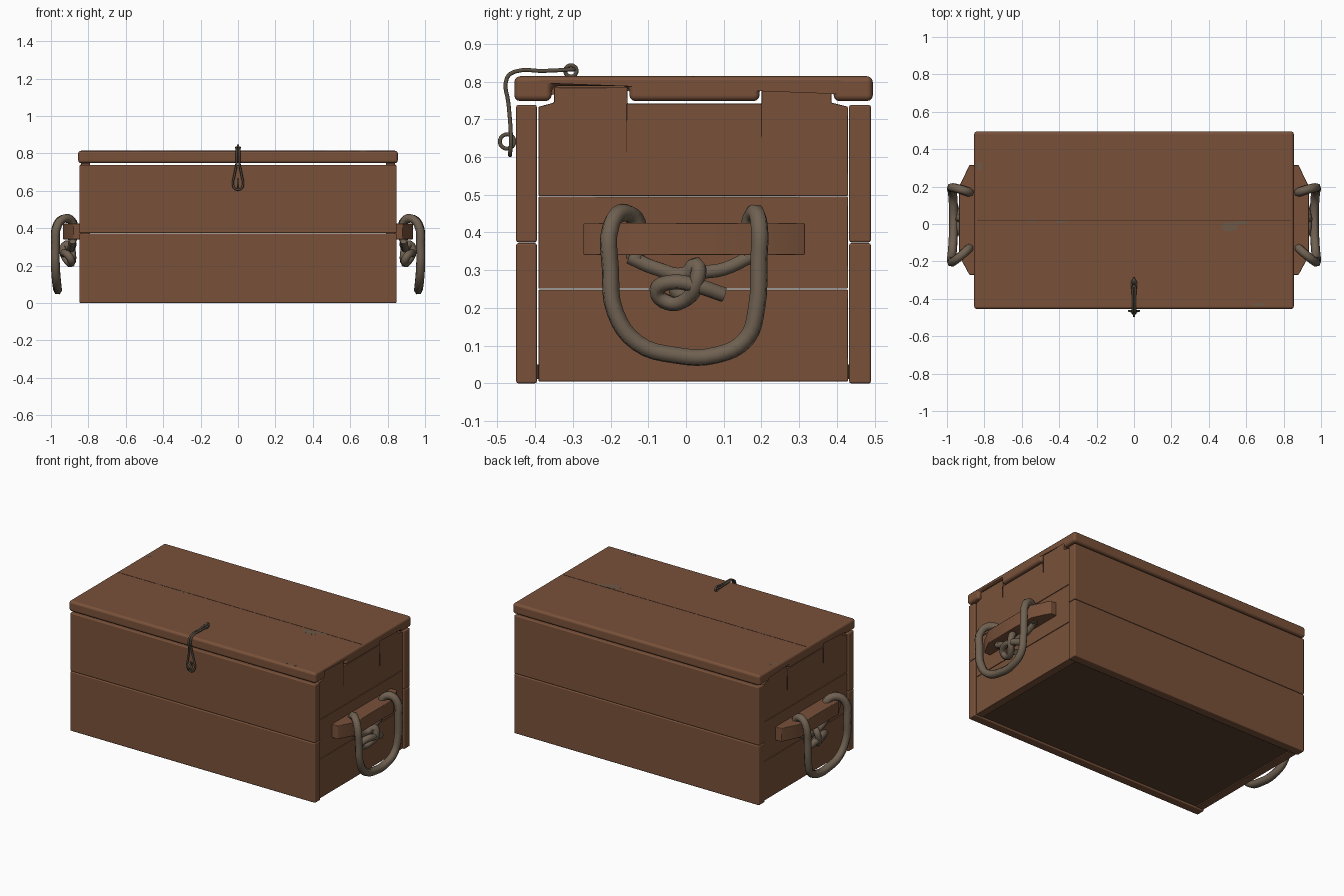
import bpy, bmesh, math
from mathutils import Vector

cube = bpy.data.objects.get("Cube")
if cube:
    bpy.data.objects.remove(cube, do_unlink=True)


def material(name, rgb):
    m = bpy.data.materials.new(name)
    m.use_nodes = True
    m.diffuse_color = (*rgb, 1)
    bsdf = next(n for n in m.node_tree.nodes if n.type == 'BSDF_PRINCIPLED')
    bsdf.inputs["Base Color"].default_value = (*rgb, 1)
    bsdf.inputs["Roughness"].default_value = 0.8
    return m


WOOD = material("brown wood", (0.19, 0.083, 0.042))
FLOOR = material("dark floor wood", (0.10, 0.052, 0.029))
SEAM = material("seam shadow brown", (0.035, 0.017, 0.01))
ROPE = material("grey brown rope", (0.16, 0.12, 0.083))
CORD = material("dark cord", (0.10, 0.078, 0.054))
WORN = material("worn grey wood", (0.15, 0.10, 0.065))


def prism(name, profile, axis, lo, hi, mat, bevel=0.0, segments=2):
    """Extrude a 2D profile along an axis, with rounded edges."""
    def place(a, b, c):
        return {'x': (c, a, b), 'y': (a, c, b), 'z': (a, b, c)}[axis]
    bm = bmesh.new()
    base = bm.faces.new([bm.verts.new(place(a, b, lo)) for a, b in profile])
    ext = bmesh.ops.extrude_face_region(bm, geom=[base])
    top = [g for g in ext["geom"] if isinstance(g, bmesh.types.BMVert)]
    bmesh.ops.translate(bm, verts=top, vec=Vector(place(0, 0, hi - lo)))
    bmesh.ops.recalc_face_normals(bm, faces=bm.faces)
    mesh = bpy.data.meshes.new(name)
    bm.to_mesh(mesh)
    bm.free()
    mesh.materials.append(mat)
    obj = bpy.data.objects.new(name, mesh)
    bpy.context.collection.objects.link(obj)
    if bevel:
        for p in mesh.polygons:
            p.use_smooth = True
        mod = obj.modifiers.new("rounded edges", 'BEVEL')
        mod.width = bevel
        mod.segments = segments
        mod.harden_normals = True
    return obj


def rect(a0, a1, b0, b1):
    return [(a0, b0), (a1, b0), (a1, b1), (a0, b1)]


def cord(name, points, radius, mat, closed=False, sides=1):
    """Round cord through a list of points."""
    cu = bpy.data.curves.new(name, 'CURVE')
    cu.dimensions = '3D'
    cu.resolution_u = 4
    cu.bevel_depth = radius
    cu.bevel_resolution = sides
    cu.use_fill_caps = True
    sp = cu.splines.new('BEZIER')
    sp.bezier_points.add(len(points) - 1)
    for bp, co in zip(sp.bezier_points, points):
        bp.co = co
        bp.handle_left_type = bp.handle_right_type = 'AUTO'
    sp.use_cyclic_u = closed
    sp.use_smooth = True
    cu.materials.append(mat)
    obj = bpy.data.objects.new(name, cu)
    bpy.context.collection.objects.link(obj)
    return obj


# Long walls: two boards on the front and two on the back
for wall, y0, y1 in (("front", -0.45, -0.395), ("back", 0.432, 0.49)):
    for level, z0, z1 in (("lower", 0, 0.372), ("upper", 0.374, 0.738)):
        prism(f"{wall}_{level}_board", rect(y0, y1, z0, z1), 'x',
              -0.848, 0.848, WOOD, 0.006)

# Floor
prism("floor_board", rect(-0.83, 0.83, -0.396, 0.433), 'z', 0.012, 0.05, FLOOR)

# Lid, notched underneath for the end tabs
lid_profile = [(-0.455, 0.748), (-0.356, 0.748), (-0.356, 0.788), (-0.15, 0.788),
               (-0.15, 0.748), (0.195, 0.748), (0.195, 0.788), (0.391, 0.788),
               (0.391, 0.748), (0.495, 0.748), (0.495, 0.814), (-0.455, 0.814)]
prism("lid", lid_profile, 'x', -0.855, 0.855, WOOD, 0.016, 3)
prism("lid_seam", rect(-0.84, 0.84, 0.016, 0.02), 'z', 0.812, 0.8148, SEAM)

# Worn patches on the lid
for i, (cx, cy, rx, ry) in enumerate(((0.51, -0.015, 0.045, 0.025),
                                      (0.57, 0.008, 0.04, 0.012),
                                      (-0.39, 0.014, 0.03, 0.009),
                                      (-0.55, 0.018, 0.025, 0.007),
                                      (-0.825, 0.31, 0.014, 0.025),
                                      (0.67, -0.43, 0.035, 0.008))):
    ring = [(cx + rx * math.cos(t * math.tau / 9), cy + ry * math.sin(t * math.tau / 9))
            for t in range(9)]
    prism(f"worn_patch_{i + 1}", ring, 'z', 0.812, 0.8146, WORN)

# End wall outline above the top board joint, with two tabs
tab_profile = [(-0.391, 0.497), (0.429, 0.497), (0.429, 0.733), (0.385, 0.744),
               (0.385, 0.784), (0.2, 0.784), (0.2, 0.742), (-0.155, 0.742),
               (-0.155, 0.784), (-0.35, 0.784), (-0.35, 0.744), (-0.391, 0.733)]

# Grip block seen from above
grip_profile = [(0.83, -0.272), (0.88, -0.272), (0.935, -0.17),
                (0.935, 0.2), (0.88, 0.315), (0.83, 0.315)]

# Rope loop over the grip block
loop_path = [(0.885, -0.135, 0.33), (0.882, -0.13, 0.425), (0.92, -0.165, 0.453),
             (0.963, -0.198, 0.42), (0.976, -0.2, 0.3), (0.976, -0.188, 0.19),
             (0.97, -0.13, 0.108), (0.965, -0.03, 0.075), (0.965, 0.08, 0.075),
             (0.97, 0.16, 0.118), (0.976, 0.187, 0.2), (0.976, 0.193, 0.32),
             (0.965, 0.194, 0.42), (0.925, 0.184, 0.452), (0.882, 0.17, 0.43),
             (0.885, 0.17, 0.335)]

# Knotted rope ends under the grip block
knot_path = [(0.885, -0.15, 0.335), (0.89, -0.08, 0.305), (0.90, 0, 0.29),
             (0.92, 0.028, 0.315), (0.935, 0.028, 0.27), (0.91, 0, 0.222),
             (0.89, -0.05, 0.215), (0.90, -0.078, 0.245), (0.925, -0.04, 0.268),
             (0.93, 0.03, 0.258), (0.915, 0.1, 0.235)]
tail_path = [(0.885, 0.17, 0.335), (0.885, 0.1, 0.303), (0.89, 0.03, 0.29),
             (0.885, -0.03, 0.255), (0.885, 0.01, 0.22)]

for side, s in (("left", 1), ("right", -1)):
    def flip(path):
        return [(s * p[0], *p[1:]) for p in path]

    # End boards
    inner, outer = sorted((s * 0.79, s * 0.84))
    for level, z0, z1 in (("lower", 0.005, 0.249), ("middle", 0.251, 0.495)):
        prism(f"{side}_end_{level}_board", rect(-0.391, 0.429, z0, z1), 'x',
              inner, outer, WOOD, 0.002, 1)
    prism(f"{side}_end_upper_board", tab_profile, 'x', inner, outer, WOOD, 0.002, 1)

    # Cracks beside the tabs
    x0, x1 = sorted((s * 0.838, s * 0.8415))
    for spot, y in (("front", -0.157), ("back", 0.2)):
        crack = [(y - 0.002, 0.74), (y, 0.61), (y + 0.002, 0.74)]
        prism(f"{side}_{spot}_crack", crack, 'x', x0, x1, SEAM)

    prism(f"{side}_grip_block", flip(grip_profile), 'z', 0.34, 0.425, WOOD, 0.003, 1)
    cord(f"{side}_rope_handle", flip(loop_path), 0.024, ROPE)
    cord(f"{side}_rope_knot", flip(knot_path), 0.021, ROPE)
    cord(f"{side}_rope_tail", flip(tail_path), 0.02, ROPE)

# Latch cord: a long closed loop hanging over the front edge of the lid
strand = [(0.005, -0.3, 0.832), (0.006, -0.38, 0.828), (0.006, -0.45, 0.827),
          (0.007, -0.474, 0.81), (0.009, -0.47, 0.74), (0.02, -0.465, 0.68),
          (0.027, -0.464, 0.635), (0.015, -0.466, 0.61)]
cord("latch_loop", strand + [(-x, y, z) for x, y, z in reversed(strand)],
     0.006, CORD, closed=True)

# Small rings that hold the latch cord
for name, cy, cz, r in (("lid_ring", -0.305, 0.828, 0.015),
                        ("front_ring", -0.474, 0.641, 0.019)):
    ring = [(0, cy + r * math.cos(t * math.tau / 6), cz + r * math.sin(t * math.tau / 6))
            for t in range(6)]
    cord(name, ring, 0.006, CORD, closed=True)
